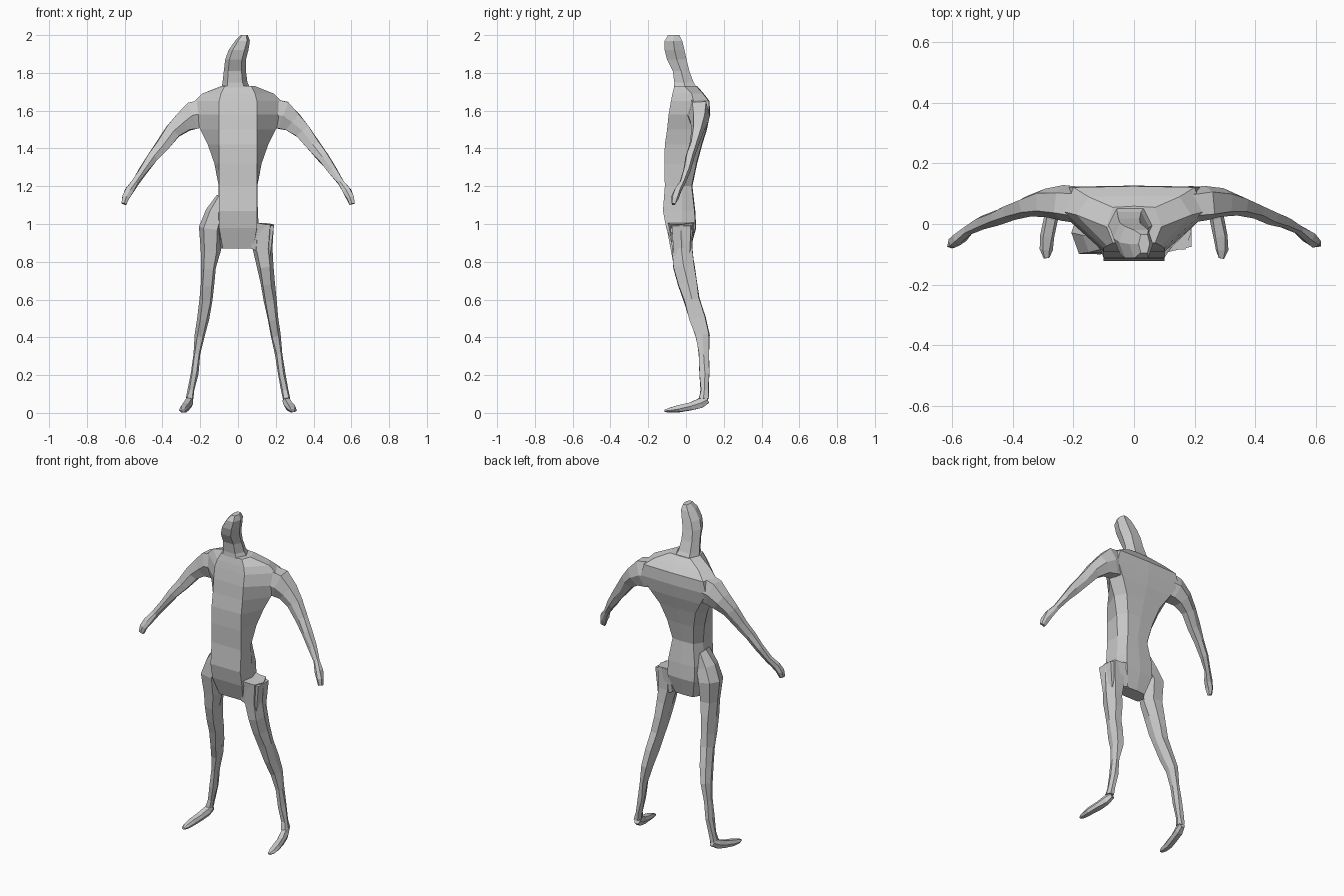
import bpy
import bmesh
import random
from mathutils import Vector

random.seed(4)


def loft(name, rings):
    """Skin a list of equal-length point rings with flat faces and capped ends."""
    bm = bmesh.new()
    loops = [[bm.verts.new((p[0], p[1], max(p[2], 0))) for p in r] for r in rings]
    n = len(loops[0])
    for a, b in zip(loops, loops[1:]):
        for i in range(n):
            j = (i + 1) % n
            bm.faces.new((a[i], a[j], b[j], b[i]))
    bm.faces.new(loops[0])
    bm.faces.new(loops[-1])
    bmesh.ops.recalc_face_normals(bm, faces=bm.faces)
    mesh = bpy.data.meshes.new(name)
    bm.to_mesh(mesh)
    bm.free()
    obj = bpy.data.objects.new(name, mesh)
    bpy.context.collection.objects.link(obj)
    return obj


HEXAGON = [(1, 0), (0.6, 0.85), (-0.6, 0.85), (-1, 0), (-0.6, -0.85), (0.6, -0.85)]


def limb(name, path, ref, side=1, jitter=0.003):
    """Six-sided tube; path rows are x, y, z, half width along ref, half depth."""
    pts = [Vector((side * x, y, z)) for x, y, z, a, b in path]
    rings = []
    for i, (p, row) in enumerate(zip(pts, path)):
        t = (pts[min(i + 1, len(pts) - 1)] - pts[max(i - 1, 0)]).normalized()
        u = (Vector(ref) - t * t.dot(Vector(ref))).normalized()
        v = t.cross(u)
        rings.append([p + u * row[3] * c + v * row[4] * s / 0.85
                      + Vector([random.uniform(-jitter, jitter) for k in range(3)])
                      for c, s in HEXAGON])
    return loft(name, rings)


def body_ring(z, xf, yf, xs, ym, xb, yb):
    return [(-xf, yf, z), (xf, yf, z), (xs, ym, z), (xb, yb, z),
            (0, yb + 0.004, z), (-xb, yb, z), (-xs, ym, z)]


# Torso: narrow flat front panel, broad shoulders set back
torso = [
    (0.87, 0.08, -0.065, 0.09, -0.03, 0.06, 0.02),
    (0.98, 0.10, -0.105, 0.11, -0.02, 0.09, 0.05),
    (1.07, 0.10, -0.122, 0.105, -0.02, 0.09, 0.045),
    (1.20, 0.10, -0.112, 0.102, -0.02, 0.07, 0.03),
    (1.32, 0.10, -0.115, 0.125, 0.0, 0.09, 0.055),
    (1.42, 0.10, -0.112, 0.16, 0.02, 0.12, 0.082),
    (1.50, 0.10, -0.10, 0.20, 0.03, 0.17, 0.107),
    (1.58, 0.10, -0.092, 0.235, 0.03, 0.22, 0.123),
    (1.65, 0.10, -0.08, 0.23, 0.04, 0.20, 0.121),
    (1.69, 0.09, -0.072, 0.19, 0.03, 0.15, 0.09),
    (1.73, 0.07, -0.062, 0.09, -0.01, 0.07, 0.055),
]
loft("torso", [body_ring(*r) for r in torso])

# Neck and head in one leaning form: z, x range, y range
head = [
    (1.70, -0.09, 0.075, -0.065, 0.07),
    (1.75, -0.082, 0.05, -0.062, 0.04),
    (1.81, -0.075, 0.042, -0.07, 0.018),
    (1.87, -0.068, 0.042, -0.10, 0.003),
    (1.92, -0.05, 0.055, -0.113, -0.008),
    (1.97, -0.015, 0.063, -0.113, -0.02),
    (2.00, 0.015, 0.052, -0.095, -0.035),
]
loft("head", [[((x0 + x1) / 2 + (x1 - x0) / 2 * c,
                (y0 + y1) / 2 + (y1 - y0) / 2 * s / 0.85, z) for c, s in HEXAGON]
              for z, x0, x1, y0, y1 in head])

# Arms: taper from the shoulder to a small paddle hand
arm = [
    (0.16, 0.06, 1.59, 0.06, 0.075),
    (0.235, 0.07, 1.575, 0.058, 0.075),
    (0.29, 0.07, 1.54, 0.048, 0.053),
    (0.345, 0.06, 1.49, 0.035, 0.042),
    (0.40, 0.04, 1.415, 0.025, 0.034),
    (0.45, 0.022, 1.355, 0.024, 0.029),
    (0.50, 0.005, 1.285, 0.022, 0.022),
    (0.545, -0.02, 1.22, 0.016, 0.018),
    (0.575, -0.045, 1.175, 0.02, 0.021),
    (0.595, -0.06, 1.14, 0.02, 0.018),
    (0.604, -0.066, 1.105, 0.012, 0.012),
]
for label, side in (("right", 1), ("left", -1)):
    limb(label + "_arm", arm, (0, 1, 0), side)

# Legs: shared lower part, with different hips on the two sides
lower = [
    (0.168, 0.03, 0.60, 0.035, 0.04),
    (0.185, 0.06, 0.50, 0.03, 0.042),
    (0.20, 0.088, 0.41, 0.027, 0.036),
    (0.217, 0.095, 0.31, 0.02, 0.025),
    (0.23, 0.098, 0.21, 0.02, 0.025),
    (0.248, 0.098, 0.12, 0.018, 0.021),
    (0.257, 0.094, 0.075, 0.02, 0.024),
]
right_thigh = [
    (0.135, -0.027, 1.0, 0.055, 0.06),
    (0.13, -0.022, 0.87, 0.052, 0.054),
    (0.143, -0.012, 0.78, 0.042, 0.055),
    (0.155, 0.008, 0.69, 0.038, 0.05),
]
left_thigh = [
    (0.085, -0.035, 1.14, 0.03, 0.045),
    (0.12, -0.035, 1.06, 0.055, 0.06),
    (0.147, -0.03, 0.98, 0.058, 0.07),
    (0.147, -0.022, 0.86, 0.053, 0.054),
    (0.157, -0.01, 0.77, 0.042, 0.054),
    (0.163, 0.01, 0.68, 0.035, 0.048),
]
# Feet: thin, pointing forward and a little outward
foot = [
    (0.253, 0.112, 0.068, 0.016, 0.018),
    (0.262, 0.075, 0.05, 0.022, 0.026),
    (0.275, 0.02, 0.033, 0.024, 0.02),
    (0.286, -0.04, 0.022, 0.024, 0.018),
    (0.29, -0.085, 0.015, 0.02, 0.012),
    (0.289, -0.113, 0.011, 0.01, 0.005),
]
for label, side, thigh in (("right", 1, right_thigh), ("left", -1, left_thigh)):
    limb(label + "_leg", thigh + lower, (1, 0, 0), side)
    limb(label + "_foot", foot, (1, 0, 0), side, 0.002)

# Right hip: squared block standing out from the waist
loft("right_hip", [
    [(0.07, -0.07, 0.87), (0.17, -0.065, 0.83), (0.175, 0.02, 0.83), (0.07, 0.03, 0.87)],
    [(0.08, -0.10, 1.01), (0.19, -0.075, 0.99), (0.19, 0.025, 0.99), (0.08, 0.045, 1.01)],
])
